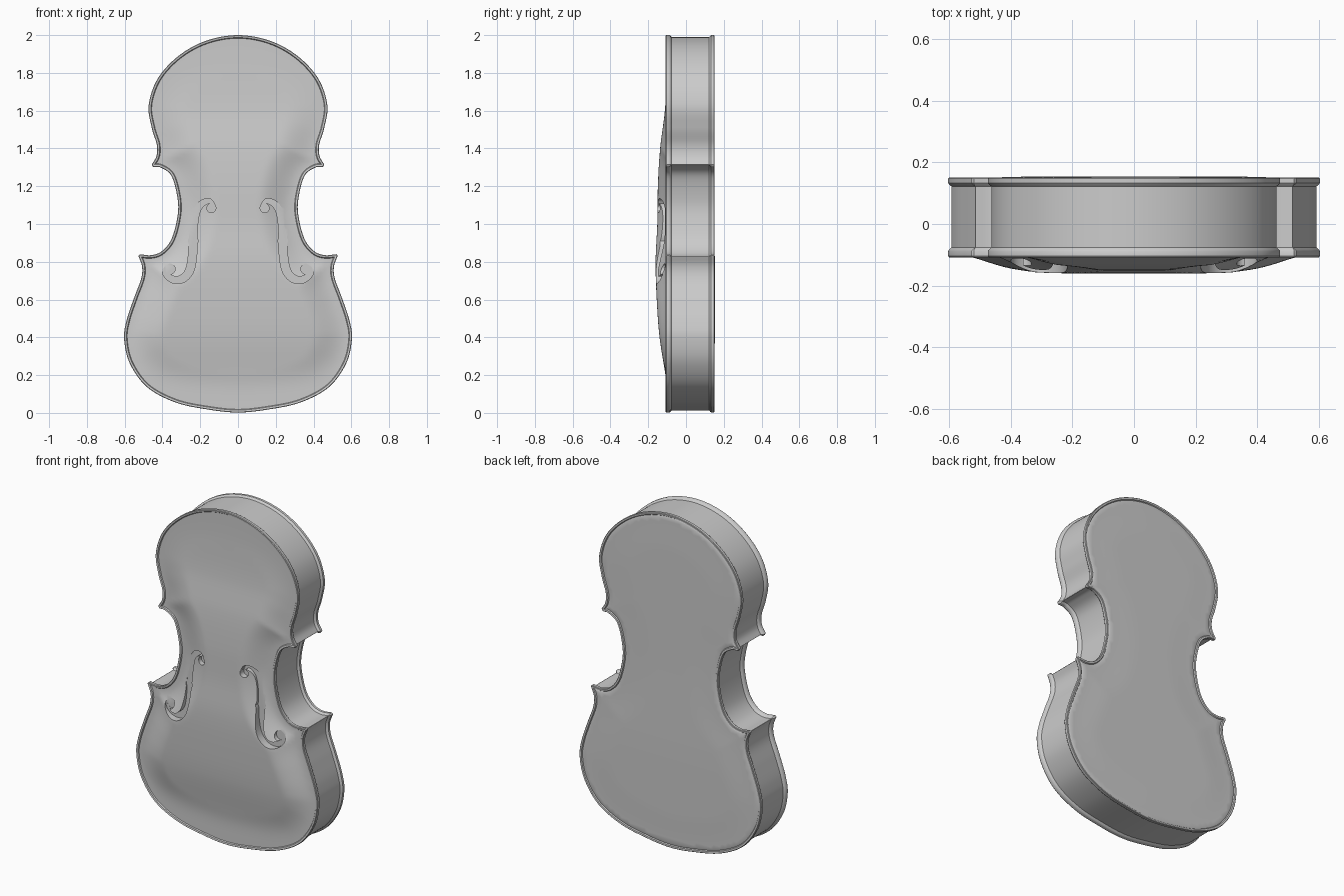
import bpy, bmesh, math
from mathutils import Vector
from mathutils.kdtree import KDTree
from mathutils.geometry import delaunay_2d_cdt

if "Cube" in bpy.data.objects:
    bpy.data.objects.remove(bpy.data.objects["Cube"])


def spline(pts, n, pre=None, post=None):
    """Catmull-Rom through 2D points."""
    p = [Vector(q) for q in pts]
    p = [Vector(pre) if pre else 2 * p[0] - p[1]] + p + [Vector(post) if post else 2 * p[-1] - p[-2]]
    out = []
    for i in range(1, len(p) - 2):
        a, b, c, d = p[i - 1:i + 3]
        for k in range(n):
            t = k / n
            out.append(0.5 * (2 * b + (c - a) * t + (2 * a - 5 * b + 4 * c - d) * t * t
                              + (3 * b - a - 3 * c + d) * t ** 3))
    out.append(p[-2])
    return out


def smooth(a, b, v):
    t = max(0, min(1, (v - a) / (b - a)))
    return t * t * (3 - 2 * t)


# Body outline (right half): upper bout, waist, lower bout
upper = spline([(0, 2.0), (.17, 1.97), (.315, 1.89), (.425, 1.77), (.473, 1.63), (.457, 1.51),
                (.43, 1.42), (.432, 1.36), (.457, 1.315)], 8, pre=(-.17, 1.97))
waist = spline([(.45, 1.303), (.405, 1.297), (.35, 1.25), (.318, 1.12), (.324, 1.02), (.355, .915),
                (.405, .855), (.46, .835), (.52, .84)], 8)
lower = spline([(.528, .832), (.508, .775), (.513, .71), (.55, .61), (.59, .49), (.603, .39),
                (.572, .26), (.48, .135), (.33, .055), (.16, .018), (0, 0.002)], 8, post=(-.16, .018))
half = upper + waist + lower
outline = half + [Vector((-p.x, p.y)) for p in reversed(half[1:-1])]


def inset(loop, d):
    """Move a clockwise loop inwards by d with mitred corners."""
    out = []
    for i, p in enumerate(loop):
        e0 = (p - loop[i - 1]).normalized()
        e1 = (loop[(i + 1) % len(loop)] - p).normalized()
        n0, n1 = Vector((e0.y, -e0.x)), Vector((e1.y, -e1.x))
        m = (n0 + n1).normalized()
        out.append(p + m * d / max(.6, m.dot(n0)))
    return out


# Arch height along the centre line of the belly
ARCH = [(0, -.006), (.1, -.004), (.2, .005), (.4, .036), (.6, .051), (.8, .057), (1.0, .048),
        (1.2, .045), (1.4, .033), (1.6, .008), (1.8, -.002), (2.0, -.004)]
arch_curve = spline(ARCH, 8)


def arch(z):
    for a, b in zip(arch_curve, arch_curve[1:]):
        if z <= b.x:
            return a.y + (b.y - a.y) * (z - a.x) / (b.x - a.x)
    return arch_curve[-1].y


def add_cap(bm, loop, height):
    """Fill a loop with an even mesh shaped by height(z, edge distance)."""
    kd = KDTree(len(loop))
    for i, p in enumerate(loop):
        kd.insert((p.x, p.y, 0), i)
    kd.balance()
    n = len(loop)
    pts = list(loop)
    for i in range(-32, 33):
        for j in range(1, 106):
            q = Vector((i * .019, j * .019))
            if kd.find((q.x, q.y, 0))[2] > .014:
                pts.append(q)
    vs, _, fs, *_ = delaunay_2d_cdt(pts, [(i, (i + 1) % n) for i in range(n)], [], 1, 1e-6)
    made = {}
    for f in fs:
        for i in f:
            if i not in made:
                d = kd.find((vs[i].x, vs[i].y, 0))[2]
                made[i] = bm.verts.new((vs[i].x, height(vs[i].y, d), vs[i].y))
        bm.faces.new([made[i] for i in f])


# Closed body: ribs, overhanging plate edges, purfling groove, arched belly, flat back
F, B = -.104, .148
profile = [(.024, F + .004), (.017, F + .004), (.013, F - .002), (.003, F - .004), (0, F), (0, F + .016),
           (.003, F + .021), (.011, F + .028), (.011, B - .026), (.003, B - .019), (0, B - .015), (0, B),
           (.003, B + .003), (.013, B + .002), (.017, B - .004), (.024, B - .001)]
bm = bmesh.new()
rings = []
for d, y in profile:
    rings.append([bm.verts.new((p.x, y, p.y)) for p in inset(outline, d)])
for r0, r1 in zip(rings, rings[1:]):
    for i in range(len(r0)):
        j = (i + 1) % len(r0)
        bm.faces.new((r0[i], r0[j], r1[j], r1[i]))
inner = inset(outline, .024)
add_cap(bm, inner, lambda z, d: F + .004 - (arch(z) + .004) * smooth(0, .19, d))
add_cap(bm, inner, lambda z, d: B - .001 + (.003 + .004 * math.exp(-((z - .6) / .3) ** 2)) * smooth(0, .2, d))
bmesh.ops.remove_doubles(bm, verts=bm.verts, dist=1e-5)
bmesh.ops.recalc_face_normals(bm, faces=bm.faces)
mesh = bpy.data.meshes.new("violin_body")
bm.to_mesh(mesh)
bm.free()
body = bpy.data.objects.new("violin_body", mesh)
bpy.context.collection.objects.link(body)
bpy.context.view_layer.objects.active = body
body.select_set(True)


def cut(loop, floor):
    """Sink a flat-bottomed recess with the given outline into the belly."""
    b = bmesh.new()
    front = [b.verts.new((p.x, -.3, p.y)) for p in loop]
    back = [b.verts.new((p.x, floor, p.y)) for p in loop]
    b.faces.new(front)
    b.faces.new(back[::-1])
    for i in range(len(loop)):
        j = (i + 1) % len(loop)
        b.faces.new((front[i], back[i], back[j], front[j]))
    bmesh.ops.recalc_face_normals(b, faces=b.faces)
    me = bpy.data.meshes.new("sound_hole_cutter")
    b.to_mesh(me)
    b.free()
    ob = bpy.data.objects.new("sound_hole_cutter", me)
    bpy.context.collection.objects.link(ob)
    ob.hide_render = True
    mod = body.modifiers.new("sound_hole", 'BOOLEAN')
    mod.operation, mod.solver, mod.object = 'DIFFERENCE', 'EXACT', ob
    bpy.ops.object.modifier_apply(modifier=mod.name)
    bpy.data.objects.remove(ob)


# F-shaped sound holes: tapered stroke with a round eye at each end
path = spline([(.128, 1.10), (.15, 1.121), (.185, 1.112), (.217, 1.075), (.234, 1.0), (.238, .91),
               (.242, .82), (.258, .75), (.293, .711), (.335, .704), (.372, .722), (.388, .752),
               (.378, .782)], 5)
N = len(path) - 1
left, right = [], []
for i, p in enumerate(path):
    t = (path[min(i + 1, N)] - path[max(i - 1, 0)]).normalized()
    w = .007 + .015 * math.sin(math.pi * i / N) ** .8
    if abs(p.y - .91) < .006:
        w += .006
    nrm = Vector((t.y, -t.x)) * w
    left.append(p + nrm)
    right.append(p - nrm)
stroke = left + right[::-1]


def eye(x, z, r):
    return [Vector((x + r * math.cos(a * math.pi / 10), z + r * math.sin(a * math.pi / 10))) for a in range(20)]


for s in (1, -1):
    for loop, floor in ((stroke, -.112), (eye(.141, 1.084, .024), -.1125), (eye(.362, .762, .029), -.1115)):
        cut([Vector((s * p.x, p.y)) for p in loop], floor)

bpy.ops.object.shade_smooth_by_angle(angle=math.radians(32))
